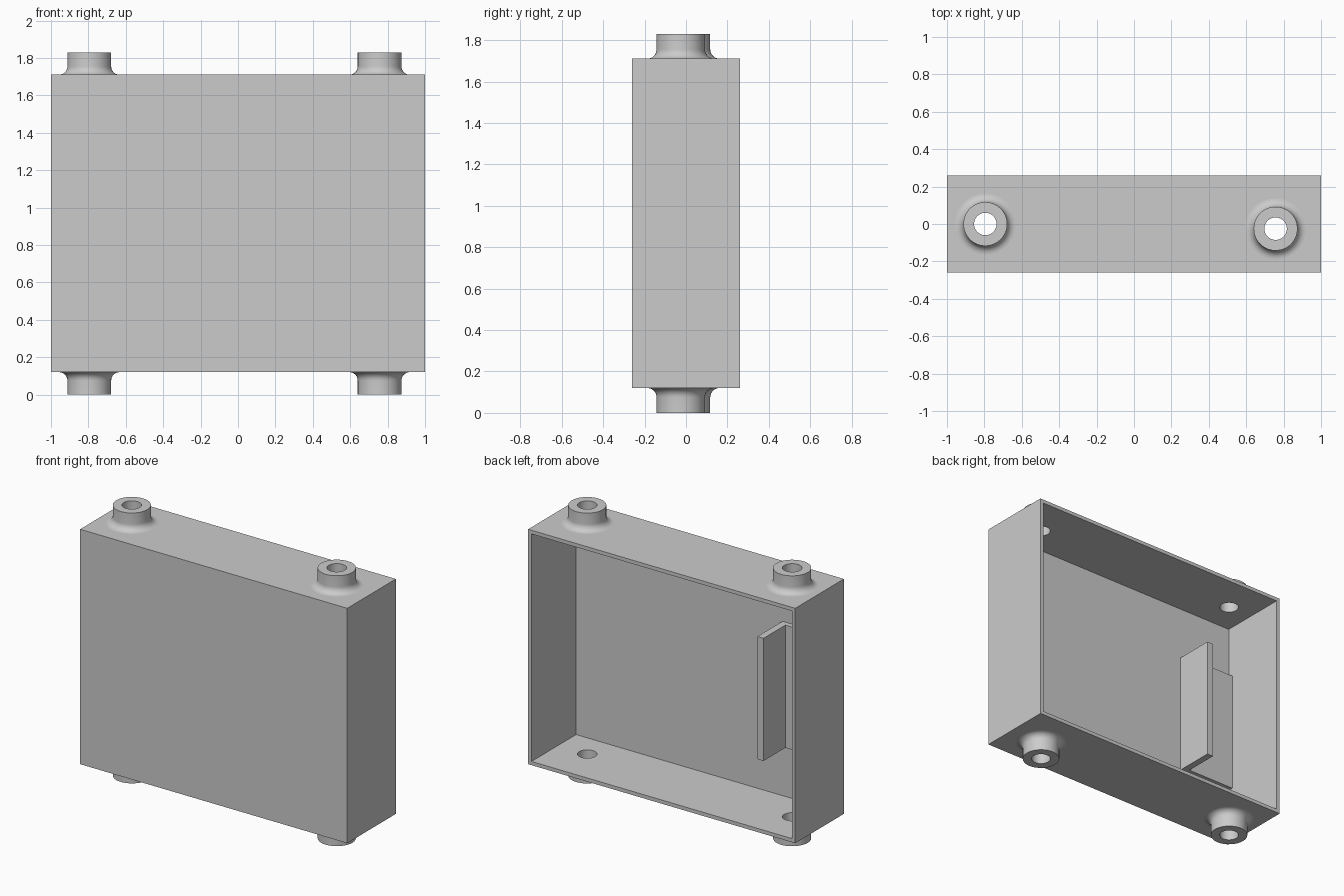
import bpy, bmesh, math
from mathutils import Matrix

default = bpy.data.objects.get("Cube")
if default:
    bpy.data.objects.remove(default, do_unlink=True)

# Overall dimensions
HALF_X, HALF_Y = 1.0, 0.26
BOTTOM, TOP = 0.12, 1.71
WALL, FRONT_WALL = 0.025, 0.043
BOSS_H, BOSS_R, HOLE_R, FILLET = 0.12, 0.117, 0.06, 0.045
SEGMENTS = 64
PIPES = {"right": (-0.795, 0.0), "left": (0.757, -0.025)}

grey = bpy.data.materials.new("plain grey")
grey.use_nodes = True
colour = (0.6, 0.6, 0.6, 1)
grey.diffuse_color = colour
grey.node_tree.nodes["Principled BSDF"].inputs["Base Color"].default_value = colour


def finish(bm, name):
    """Turn a bmesh into a named grey object."""
    bmesh.ops.recalc_face_normals(bm, faces=bm.faces)
    mesh = bpy.data.meshes.new(name)
    bm.to_mesh(mesh)
    bm.free()
    mesh.materials.append(grey)
    obj = bpy.data.objects.new(name, mesh)
    bpy.context.collection.objects.link(obj)
    return obj


def box(name, low, high):
    bm = bmesh.new()
    size = [h - l for l, h in zip(low, high)]
    mid = [(h + l) / 2 for l, h in zip(low, high)]
    bmesh.ops.create_cube(bm, size=1, matrix=Matrix.Translation(mid) @ Matrix.Diagonal((*size, 1)))
    return finish(bm, name)


def cylinder(name, x, y, radius):
    bm = bmesh.new()
    bmesh.ops.create_cone(bm, cap_ends=True, segments=SEGMENTS, radius1=radius, radius2=radius,
                          depth=4, matrix=Matrix.Translation((x, y, 1)))
    return finish(bm, name)


def activate(obj):
    bpy.ops.object.select_all(action="DESELECT")
    obj.select_set(True)
    bpy.context.view_layer.objects.active = obj


def smooth(obj):
    activate(obj)
    bpy.ops.object.shade_smooth_by_angle(angle=math.radians(35))


def cut(obj, cutter):
    activate(obj)
    mod = obj.modifiers.new("cut", "BOOLEAN")
    mod.operation, mod.solver, mod.object = "DIFFERENCE", "EXACT", cutter
    bpy.ops.object.modifier_apply(modifier=mod.name)
    bpy.data.objects.remove(cutter, do_unlink=True)


def boss(name, x, y, z, flip):
    """Lathed hollow pipe stub with a concave fillet at its base."""
    profile = [(HOLE_R, 0), (HOLE_R, BOSS_H), (BOSS_R, BOSS_H)]
    for i in range(9):
        a = math.pi / 2 * i / 8
        profile.append((BOSS_R + FILLET * (1 - math.cos(a)), FILLET * (1 - math.sin(a))))
    bm = bmesh.new()
    verts = [bm.verts.new((r, 0, h)) for r, h in profile]
    edges = [bm.edges.new(pair) for pair in zip(verts, verts[1:])]
    bmesh.ops.spin(bm, geom=verts + edges, axis=(0, 0, 1), cent=(0, 0, 0),
                   angle=math.tau, steps=SEGMENTS)
    bmesh.ops.remove_doubles(bm, verts=bm.verts, dist=0.0001)
    turn = Matrix.Rotation(math.pi if flip else 0, 4, "X")
    bm.transform(Matrix.Translation((x, y, z)) @ turn)
    smooth(finish(bm, name))


# Housing: box open at the back, drilled through top and bottom
housing = box("housing", (-HALF_X, -HALF_Y, BOTTOM), (HALF_X, HALF_Y, TOP))
inner_front = -HALF_Y + FRONT_WALL
cut(housing, box("cavity_cutter", (-HALF_X + WALL, inner_front, BOTTOM + WALL),
                 (HALF_X - WALL, HALF_Y + 0.1, TOP - WALL)))
for x, y in PIPES.values():
    cut(housing, cylinder("hole_cutter", x, y, HOLE_R))
smooth(housing)

# Pipe stubs above and below
for side, (x, y) in PIPES.items():
    boss("upper_pipe_" + side, x, y, TOP, False)
    boss("lower_pipe_" + side, x, y, BOTTOM, True)

# L-shaped bracket inside, fixed to the front wall and the right side wall
LOW, HIGH = 0.495, 1.325
box("bracket_fin", (-0.617, inner_front, LOW), (-0.571, 0.052, HIGH))
box("bracket_flange", (-HALF_X + WALL, inner_front, LOW), (-0.617, inner_front + 0.035, HIGH))
